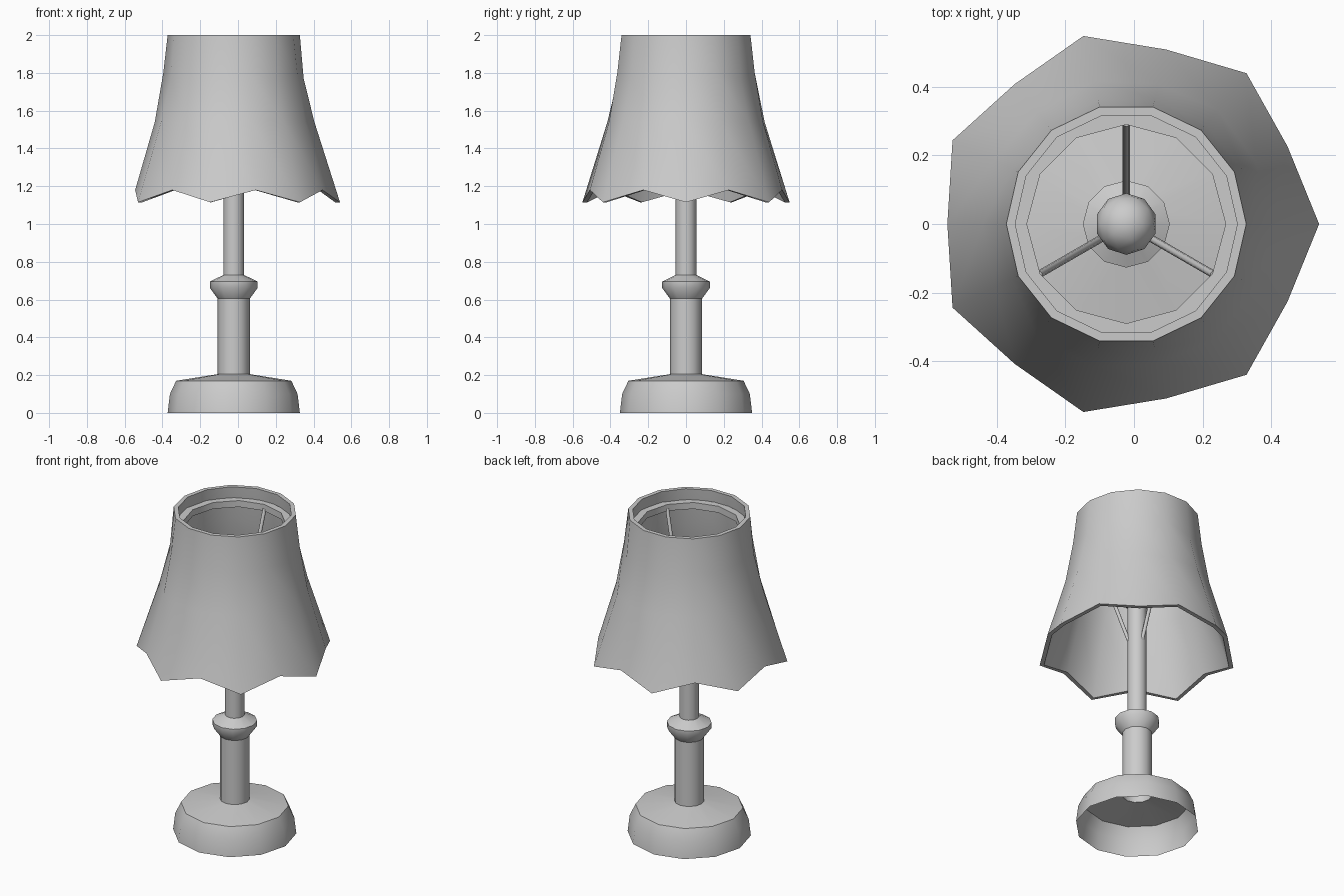
import bpy, bmesh, math
from mathutils import Vector

cube = bpy.data.objects.get("Cube")
if cube:
    bpy.data.objects.remove(cube, do_unlink=True)

AXIS = -0.0225  # lamp axis sits slightly off centre because of the odd number of scallops

grey = bpy.data.materials.new("light_grey")
grey.use_nodes = True
colour = (0.6, 0.6, 0.6, 1)
grey.diffuse_color = colour
grey.node_tree.nodes["Principled BSDF"].inputs["Base Color"].default_value = colour


def finish(bm, name, angle=40, recalc=True):
    if recalc:
        bmesh.ops.recalc_face_normals(bm, faces=bm.faces)
    mesh = bpy.data.meshes.new(name)
    bm.to_mesh(mesh)
    bm.free()
    mesh.materials.append(grey)
    obj = bpy.data.objects.new(name, mesh)
    obj.location.x = AXIS
    bpy.context.collection.objects.link(obj)
    bpy.ops.object.select_all(action="DESELECT")
    obj.select_set(True)
    bpy.context.view_layer.objects.active = obj
    bpy.ops.object.shade_smooth_by_angle(angle=math.radians(angle))
    return obj


def lathe(name, profiles, sides, closed=False):
    """Turn (radius, height) profiles about z; several profiles alternate around the axis."""
    bm = bmesh.new()
    columns = []
    for i in range(sides):
        a = math.tau * i / sides
        profile = profiles[i % len(profiles)]
        columns.append([bm.verts.new((r * math.cos(a), r * math.sin(a), z)) for r, z in profile])
    count = len(columns[0])
    for i in range(sides):
        here, after = columns[i], columns[(i + 1) % sides]
        for j in range(count if closed else count - 1):
            k = (j + 1) % count
            bm.faces.new((here[j], after[j], after[k], here[k]))
    return finish(bm, name, recalc=closed)


# Hollow base, open underneath into the stem
lathe("base", [[(0.35, 0), (0.338, 0.1), (0.305, 0.17), (0.085, 0.205)]], 12)

# Stem with flared collar and thinner upper pole
lathe("lower_stem", [[(0.085, 0.205), (0.085, 0.605)]], 12)
lathe("collar", [[(0.085, 0.605), (0.127, 0.662), (0.127, 0.695), (0.055, 0.73)]], 12)
lathe("upper_pole", [[(0.055, 0.73), (0.055, 1.45)]], 12)

# Scalloped shade: tips alternate with raised notches, with an inner wall
tip = [(0.35, 2), (0.37, 1.77), (0.427, 1.54), (0.5625, 1.115)]
notch = [(0.35, 2), (0.373, 1.8), (0.418, 1.54), (0.522, 1.18)]
walls = [p + [(r - 0.026, z) for r, z in reversed(p)] for p in (tip, notch)]
lathe("shade", walls, 14, closed=True)

# Support ring inside the top of the shade
lathe("support_ring", [[(0.335, 1.93), (0.335, 1.89), (0.29, 1.89), (0.29, 1.93)]], 12, closed=True)

# Three arms rising from the pole to the ring
for n, name in enumerate(("back_arm", "right_arm", "left_arm")):
    a = math.radians(90 + 120 * n)
    out = Vector((math.cos(a), math.sin(a), 0))
    start, end = out * 0.045 + Vector((0, 0, 1.2)), out * 0.295 + Vector((0, 0, 1.9))
    bm = bmesh.new()
    bmesh.ops.create_cone(bm, cap_ends=True, segments=8, radius1=0.011, radius2=0.011,
                          depth=(end - start).length)
    turn = (end - start).to_track_quat("Z", "Y").to_matrix()
    bmesh.ops.rotate(bm, verts=bm.verts, matrix=turn)
    bmesh.ops.translate(bm, verts=bm.verts, vec=(start + end) / 2)
    finish(bm, name, angle=50)

# Bulb on top of the pole
bm = bmesh.new()
bmesh.ops.create_icosphere(bm, subdivisions=2, radius=0.09)
bmesh.ops.translate(bm, verts=bm.verts, vec=(0, 0, 1.5))
finish(bm, "bulb", angle=50)
